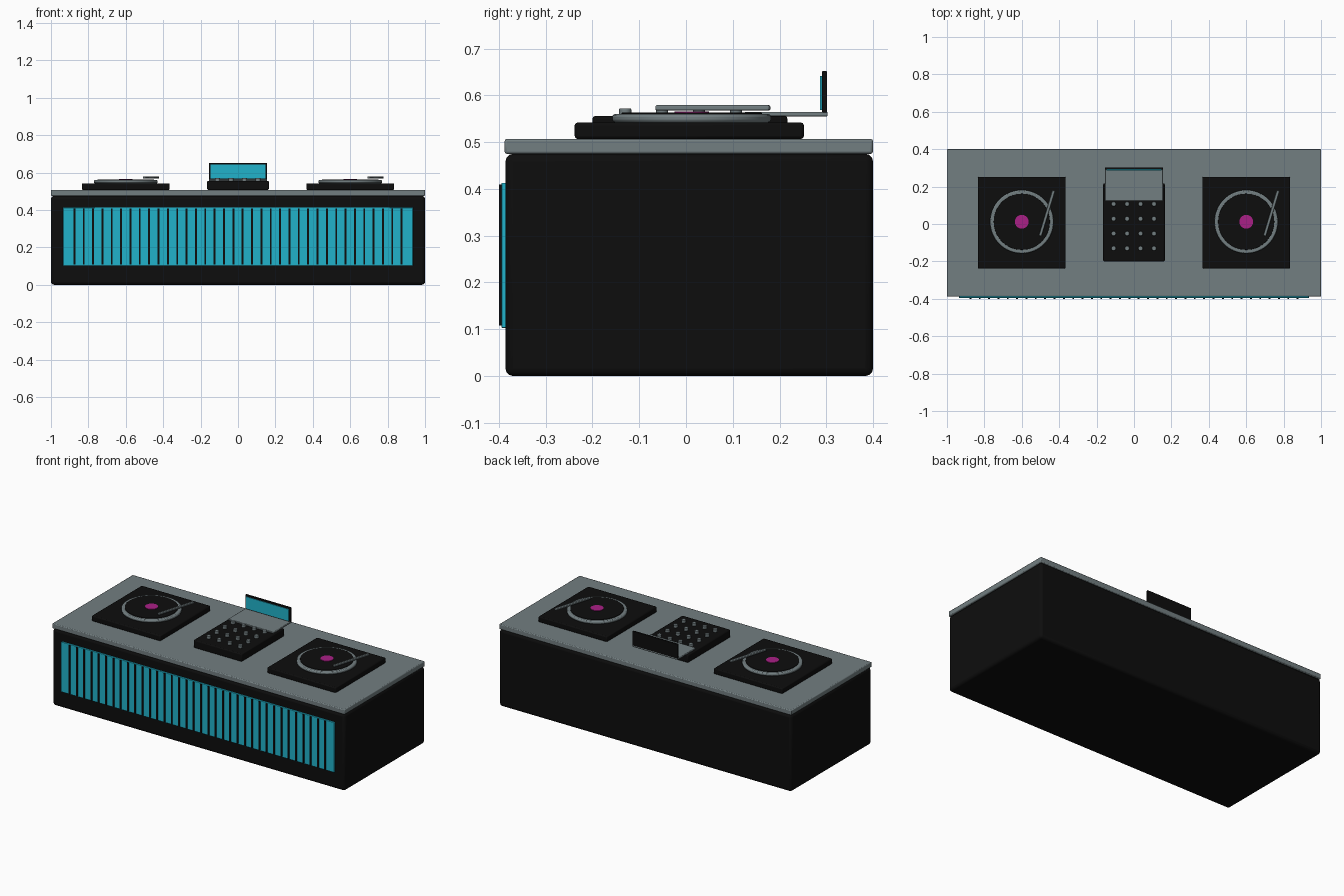
import bpy, math
from mathutils import Vector

cube = bpy.data.objects.get("Cube")
if cube:
    bpy.data.objects.remove(cube, do_unlink=True)


def material(name, rgb):
    m = bpy.data.materials.new(name)
    m.use_nodes = True
    m.diffuse_color = (*rgb, 1)
    m.node_tree.nodes["Principled BSDF"].inputs["Base Color"].default_value = (*rgb, 1)
    return m


black = material("matte black", (0.004, 0.004, 0.004))
grey = material("steel grey", (0.17, 0.21, 0.22))
cyan = material("cyan glow", (0.015, 0.45, 0.6))
pink = material("magenta label", (0.4, 0.014, 0.24))


def finish(name, mat, bevel=0.0, segments=2):
    ob = bpy.context.object
    ob.name = ob.data.name = name
    ob.data.materials.append(mat)
    if bevel:
        mod = ob.modifiers.new("Bevel", "BEVEL")
        mod.width, mod.segments, mod.limit_method = bevel, segments, "ANGLE"
    bpy.ops.object.shade_smooth_by_angle(angle=math.radians(35))
    return ob


def box(name, mat, x, y, z, bevel=0.0, segments=2):
    """Box spanning the (low, high) ranges on each axis."""
    bpy.ops.mesh.primitive_cube_add(size=1, location=[(a + b) / 2 for a, b in (x, y, z)])
    bpy.context.object.scale = [b - a for a, b in (x, y, z)]
    bpy.ops.object.transform_apply(location=False, rotation=False, scale=True)
    return finish(name, mat, bevel, segments)


def disc(name, mat, x, y, z, r, bevel=0.0, sides=64):
    bpy.ops.mesh.primitive_cylinder_add(vertices=sides, radius=r, depth=z[1] - z[0],
                                        location=(x, y, sum(z) / 2))
    return finish(name, mat, bevel)


# Booth body and worktop
box("booth_body", black, (-1, 1), (-0.386, 0.4), (0, 0.475), 0.016, 3)
box("worktop", grey, (-1, 1), (-0.388, 0.4), (0.475, 0.507), 0.005)

# Lit front panel with upright slats
box("front_panel", cyan, (-0.935, 0.935), (-0.395, -0.38), (0.103, 0.413), 0.002)
for i in range(36):
    x = -0.875 + 0.05 * i
    box(f"panel_slat_{i + 1}", black, (x - 0.005, x + 0.005), (-0.4, -0.39), (0.108, 0.409))

# Two identical record decks
for side, cx in (("right", -0.6), ("left", 0.6)):
    cy = 0.012
    box(f"{side}_deck", black, (cx - 0.235, cx + 0.235), (-0.238, 0.252), (0.507, 0.542), 0.006)
    disc(f"{side}_platter", grey, cx, cy, (0.542, 0.56), 0.17, 0.006)
    disc(f"{side}_record", black, cx, cy, (0.556, 0.563), 0.15, 0.001)
    disc(f"{side}_record_label", pink, cx, cy, (0.56, 0.566), 0.037, sides=32)
    tip, pivot = Vector((cx + 0.098, -0.064, 0)), Vector((cx + 0.171, 0.179, 0))
    d = pivot - tip
    arm = box(f"{side}_tonearm", grey, (-0.008, 0.008), (-d.length / 2, d.length / 2),
              (0.568, 0.579), 0.003)
    arm.location.xy = ((tip + pivot) / 2).xy
    arm.rotation_euler.z = math.atan2(-d.x, d.y)

# Mixer with a grid of knobs
box("mixer", black, (-0.165, 0.165), (-0.2, 0.217), (0.507, 0.556), 0.006)
for row in range(4):
    for col in range(4):
        disc(f"knob_{row + 1}_{col + 1}", grey, -0.109 + 0.072 * col, -0.13 + 0.079 * row,
             (0.554, 0.572), 0.013, 0.002, 16)

# Laptop resting on the mixer
box("laptop_base", grey, (-0.155, 0.155), (0.125, 0.303), (0.555, 0.565), 0.003)
box("laptop_lid", black, (-0.155, 0.155), (0.291, 0.302), (0.562, 0.652), 0.002)
box("laptop_screen", cyan, (-0.146, 0.146), (0.287, 0.292), (0.569, 0.642))
